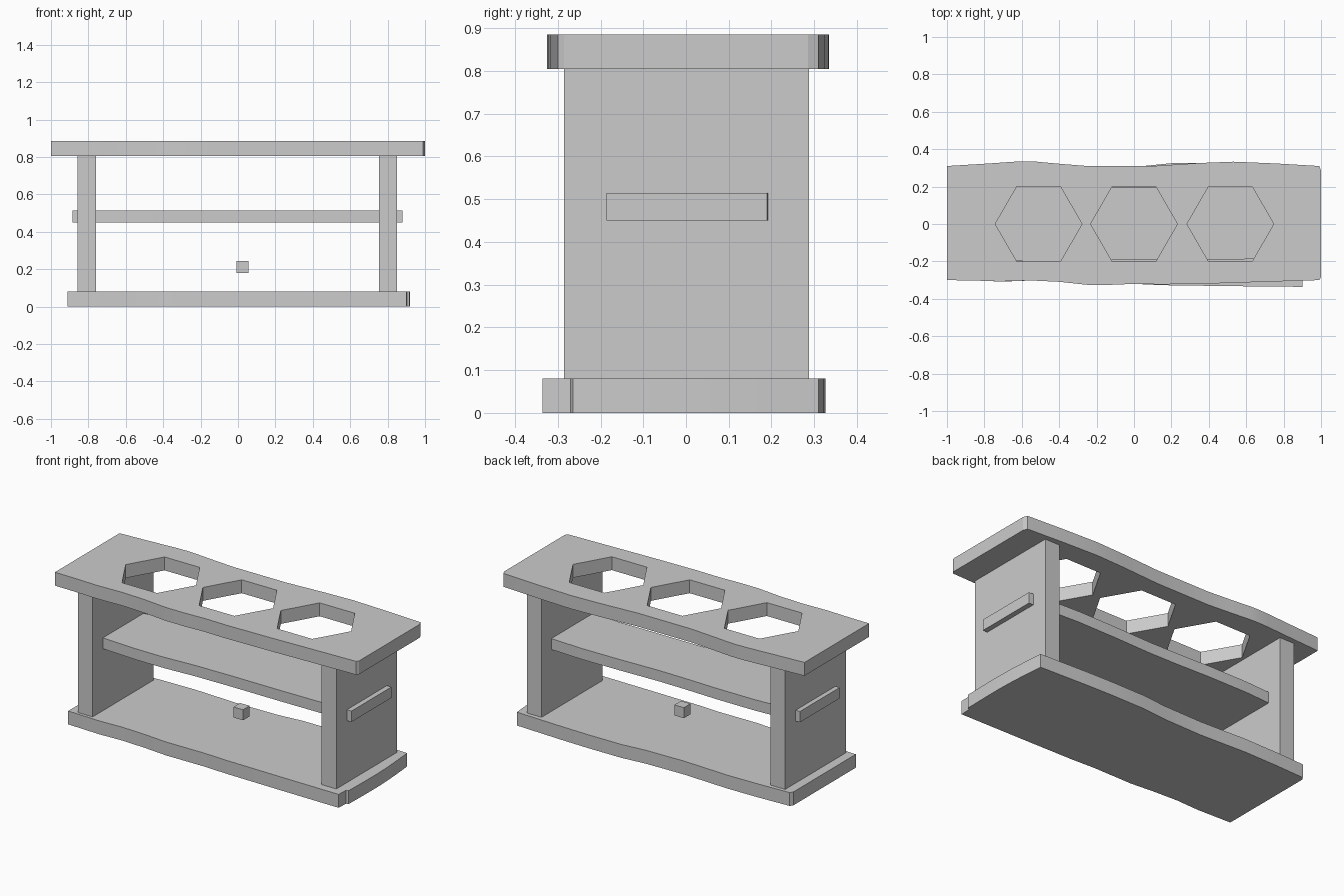
import bpy
import math

if "Cube" in bpy.data.objects:
    bpy.data.objects.remove(bpy.data.objects["Cube"])


def slab(name, outline, z0, z1, holes=()):
    """Extrude a flat outline (with optional holes) between two heights."""
    cu = bpy.data.curves.new(name, 'CURVE')
    cu.dimensions = '2D'
    cu.fill_mode = 'BOTH'
    cu.extrude = (z1 - z0) / 2
    for loop in [outline, *holes]:
        sp = cu.splines.new('POLY')
        sp.points.add(len(loop) - 1)
        for p, (x, y) in zip(sp.points, loop):
            p.co = (x, y, 0, 1)
        sp.use_cyclic_u = True
    ob = bpy.data.objects.new(name, cu)
    bpy.context.collection.objects.link(ob)
    ob.location.z = (z0 + z1) / 2
    bpy.ops.object.select_all(action='DESELECT')
    ob.select_set(True)
    bpy.context.view_layer.objects.active = ob
    bpy.ops.object.convert(target='MESH')
    ob = bpy.context.object
    # weld caps to the sides
    bpy.ops.object.mode_set(mode='EDIT')
    bpy.ops.mesh.select_all(action='SELECT')
    bpy.ops.mesh.remove_doubles(threshold=0.0001)
    bpy.ops.mesh.normals_make_consistent(inside=False)
    bpy.ops.object.mode_set(mode='OBJECT')
    bpy.ops.object.shade_smooth_by_angle(angle=math.radians(20))
    return ob


def box(name, x0, x1, y0, y1, z0, z1):
    bpy.ops.mesh.primitive_cube_add(
        size=1, location=((x0 + x1) / 2, (y0 + y1) / 2, (z0 + z1) / 2))
    ob = bpy.context.object
    ob.name = name
    ob.scale = (x1 - x0, y1 - y0, z1 - z0)
    bpy.ops.object.transform_apply(location=False, rotation=False, scale=True)


def hexagon(cx, r=0.232):
    return [(cx + r * math.cos(i * math.pi / 3), r * math.sin(i * math.pi / 3))
            for i in range(6)]


# Wavy top board with three hexagonal openings
top = [(-1, -0.30), (-0.86, -0.302), (-0.72, -0.307), (-0.55, -0.302), (-0.40, -0.309),
       (-0.25, -0.325), (-0.12, -0.325), (0, -0.32), (0.15, -0.323),
       (0.45, -0.317), (0.70, -0.309), (0.99, -0.30), (1, -0.285),
       (1, 0.285), (0.99, 0.31), (0.75, 0.324), (0.53, 0.333), (0.35, 0.326),
       (0.10, 0.31), (-0.25, 0.31), (-0.40, 0.322), (-0.53, 0.334), (-0.57, 0.335),
       (-0.64, 0.333), (-0.80, 0.322), (-1, 0.31)]
slab("top_board", top, 0.805, 0.885, [hexagon(c) for c in (-0.51, 0.0, 0.515)])

# Wavy bottom board with a bowed right end
bottom = [(-0.912, -0.30), (-0.70, -0.308), (-0.55, -0.302), (-0.40, -0.309),
          (-0.25, -0.322), (0, -0.32), (0.15, -0.327), (0.50, -0.332), (0.90, -0.336),
          (0.903, -0.27), (0.917, -0.265), (0.92, -0.10), (0.92, 0), (0.917, 0.10),
          (0.91, 0.20), (0.90, 0.31), (0.60, 0.322), (0.42, 0.326), (0.20, 0.325),
          (0.05, 0.31), (-0.20, 0.305), (-0.50, 0.318), (-0.70, 0.315),
          (-0.90, 0.307), (-0.912, 0.29)]
slab("bottom_board", bottom, 0, 0.08)

# Middle shelf passing through both side panels
shelf = [(-0.885, -0.186), (-0.75, -0.19), (-0.55, -0.202), (-0.35, -0.203),
         (-0.15, -0.192), (0.10, -0.189), (0.40, -0.19), (0.65, -0.188), (0.88, -0.186),
         (0.88, 0.19), (0.55, 0.205), (0.30, 0.203), (0.05, 0.196), (-0.12, 0.198),
         (-0.35, 0.205), (-0.60, 0.205), (-0.885, 0.188)]
slab("middle_shelf", shelf, 0.45, 0.515)

# Side panels
for name, x0 in (("left_panel", -0.857), ("right_panel", 0.753)):
    box(name, x0, x0 + 0.097, -0.286, 0.288, 0.08, 0.805)

# Small floating block above the bottom board
box("small_block", -0.008, 0.055, -0.031, 0.031, 0.18, 0.243)
